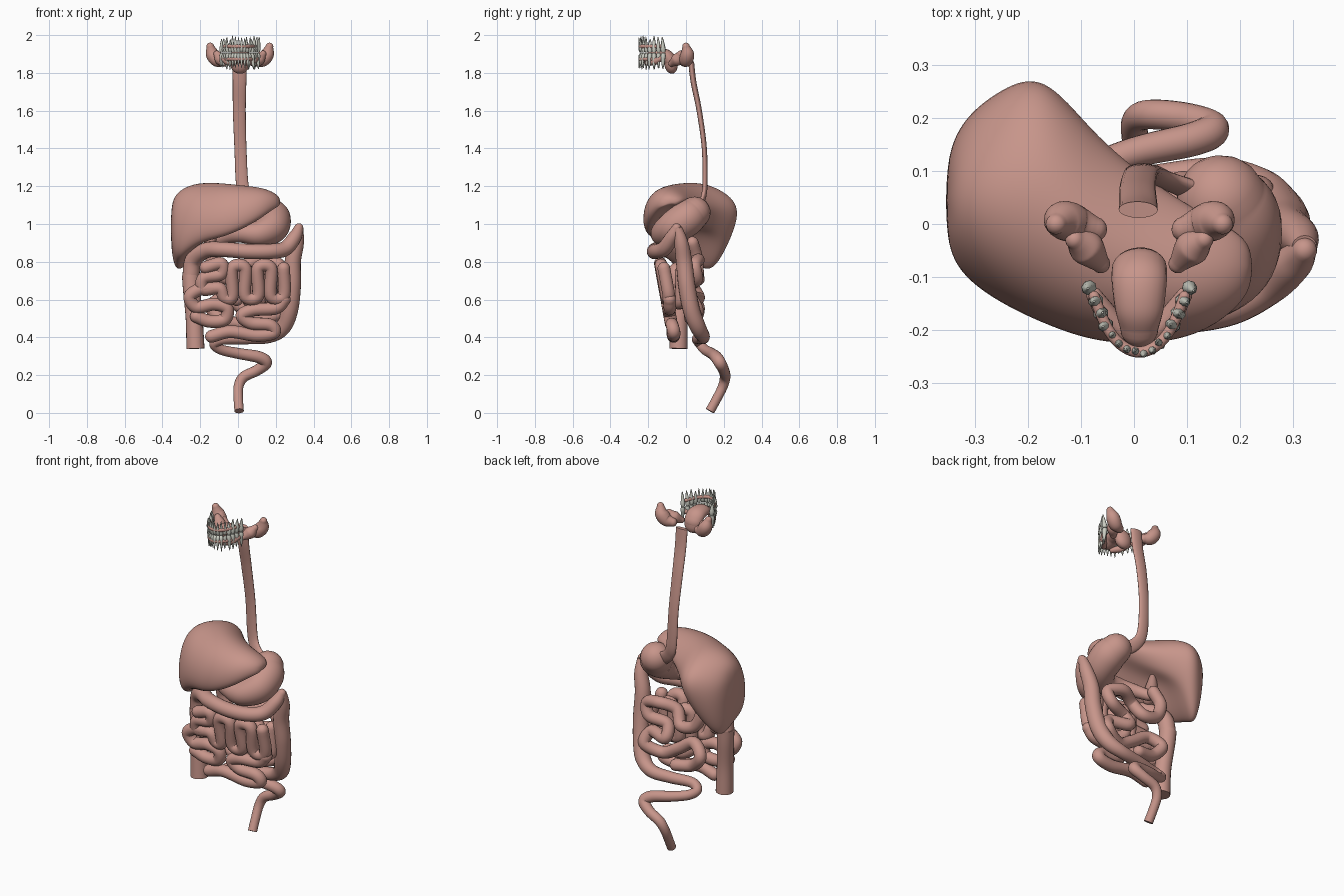
import bpy, bmesh, math, random
from mathutils import Vector

random.seed(3)
CX = 0.01


def material(name, col):
    m = bpy.data.materials.new(name)
    m.diffuse_color = (*col, 1)
    return m


FLESH = material("flesh", (0.57, 0.30, 0.255))
ENAMEL = material("enamel", (0.60, 0.61, 0.54))


def finish(bm, name, mat, angle=50):
    bmesh.ops.recalc_face_normals(bm, faces=bm.faces)
    me = bpy.data.meshes.new(name)
    bm.to_mesh(me)
    bm.free()
    ob = bpy.data.objects.new(name, me)
    bpy.context.collection.objects.link(ob)
    me.materials.append(mat)
    bpy.ops.object.select_all(action='DESELECT')
    ob.select_set(True)
    bpy.context.view_layer.objects.active = ob
    bpy.ops.object.shade_smooth_by_angle(angle=math.radians(angle))
    return ob


def smooth_path(pts, n=8):
    """Catmull-Rom samples through (x, y, z, r) points."""
    P = [Vector(p) for p in pts]
    P = [2 * P[0] - P[1]] + P + [2 * P[-1] - P[-2]]
    out = []
    for a, b, c, d in zip(P, P[1:], P[2:], P[3:]):
        for i in range(n):
            t = i / n
            out.append(0.5 * (2 * b + (c - a) * t + (2 * a - 5 * b + 4 * c - d) * t * t
                              + (3 * b - a - 3 * c + d) * t ** 3))
    return out + [P[-2]]


def skin(bm, loops):
    for p, q in zip(loops, loops[1:]):
        for j in range(len(p)):
            k = (j + 1) % len(p)
            bm.faces.new((p[j], p[k], q[k], q[j]))
    bm.faces.new(loops[0])
    bm.faces.new(loops[-1])


def tube(name, pts, r=None, flat=1.0, round_ends=True, sides=20):
    S = smooth_path([(*p, r) if r else p for p in pts])
    C = [s.to_3d() for s in S]
    R = [s[3] for s in S]
    T = [(C[min(i + 1, len(C) - 1)] - C[max(i - 1, 0)]).normalized() for i in range(len(C))]
    rings = list(zip(C, T, R))
    if round_ends:
        arc = [math.radians(a) for a in (18, 36, 54, 70, 84)]
        head = [(C[0] - T[0] * R[0] * math.sin(a), T[0], R[0] * math.cos(a)) for a in reversed(arc)]
        tail = [(C[-1] + T[-1] * R[-1] * math.sin(a), T[-1], R[-1] * math.cos(a)) for a in arc]
        rings = head + rings + tail
    bm = bmesh.new()
    n = Vector((0.02, 1, 0.03))
    loops = []
    for c, t, rad in rings:
        n = (n - t * n.dot(t)).normalized()
        b = t.cross(n)
        loops.append([bm.verts.new(c + rad * (flat * math.cos(k) * n + math.sin(k) * b))
                      for k in (2 * math.pi * j / sides for j in range(sides))])
    skin(bm, loops)
    return finish(bm, name, FLESH)


# Liver: lofted sections (x, front y, back y, top z, front edge z, back edge z, underside z)
sections = [
    (-0.357, -0.04, 0.13, 1.11, 0.90, 0.83, 0.87), (-0.325, -0.11, 0.22, 1.19, 0.80, 0.69, 0.76),
    (-0.25, -0.165, 0.285, 1.23, 0.84, 0.75, 0.86), (-0.17, -0.205, 0.32, 1.24, 0.86, 0.89, 1.00),
    (-0.08, -0.235, 0.20, 1.235, 0.88, 0.98, 1.03), (0.02, -0.24, 0.11, 1.22, 0.93, 1.04, 1.05),
    (0.12, -0.22, 0.04, 1.205, 1.00, 1.08, 1.08), (0.19, -0.17, 0.00, 1.175, 1.07, 1.09, 1.10),
    (0.225, -0.12, -0.04, 1.14, 1.09, 1.10, 1.11)]
bm = bmesh.new()
loops = []
for x, yf, yb, zt, zf, zb, zu in sections:
    w, h, m = yb - yf, zt - zf, (yf + yb) / 2
    prof = [(yf + .06 * w, zf), (yf, zf + .45 * h), (yf + .16 * w, zt - .15 * h), (m, zt),
            (yb - .16 * w, zt - .18 * h), (yb, zt - .45 * h), (yb - .22 * w, zb), (m, zu)]
    loops.append([bm.verts.new((x, y, z)) for y, z in prof])
skin(bm, loops)
liver = finish(bm, "liver", FLESH, 180)
sub = liver.modifiers.new("subdivision", 'SUBSURF')
sub.levels = sub.render_levels = 3

# Gullet, stomach, gallbladder, pancreas
tube("oesophagus", [(0.008, 0.027, 1.86, .037), (0.008, 0.04, 1.75, .036), (0.007, 0.07, 1.6, .034),
                    (0.013, 0.097, 1.4, .032), (0.024, 0.1, 1.2, .033), (0.055, 0.085, 1.12, .034),
                    (0.12, 0.06, 1.07, .04)], flat=0.42, round_ends=False)
tube("stomach", [(0.165, 0.045, 1.06, .085), (0.185, 0.0, 1.025, .094), (0.175, -0.07, 0.98, .088),
                 (0.11, -0.12, 0.95, .068), (0.02, -0.11, 0.95, .05), (-0.06, -0.06, 0.93, .036),
                 (-0.11, -0.01, 0.90, .03)], sides=32)
tube("gallbladder", [(-0.15, -0.06, 0.91, .03), (-0.13, -0.01, 0.95, .034), (-0.1, 0.04, 1.0, .016)])

# Large intestine
tube("ascending_colon", [(-0.225, -0.04, 0.34, .048), (-0.232, -0.035, 0.5, .045),
                         (-0.245, -0.02, 0.65, .046), (-0.25, -0.015, 0.73, .047)], round_ends=False)
tube("transverse_colon", [(-0.25, -0.015, 0.72, .045), (-0.235, -0.03, 0.81, .045),
                          (-0.17, -0.09, 0.86, .042), (-0.08, -0.15, 0.865, .04),
                          (0.05, -0.168, 0.855, .04), (0.17, -0.155, 0.855, .04),
                          (0.25, -0.115, 0.87, .04), (0.30, -0.075, 0.93, .036),
                          (0.322, -0.05, 0.98, .024)])
tube("descending_colon", [(0.322, -0.045, 0.98, .024), (0.312, -0.025, 0.90, .037),
                          (0.29, -0.01, 0.80, .043), (0.288, 0.005, 0.67, .045),
                          (0.272, 0.03, 0.54, .045), (0.235, 0.065, 0.45, .042),
                          (0.16, 0.09, 0.405, .036), (0.04, 0.08, 0.395, .032),
                          (-0.08, 0.06, 0.39, .029), (-0.125, 0.075, 0.365, .027),
                          (-0.09, 0.1, 0.335, .027), (0.0, 0.135, 0.315, .029),
                          (0.11, 0.16, 0.295, .032), (0.148, 0.18, 0.265, .032),
                          (0.10, 0.20, 0.225, .029), (0.03, 0.207, 0.19, .028),
                          (0.003, 0.195, 0.14, .026), (0.002, 0.16, 0.07, .025),
                          (0.006, 0.127, 0.01, .025)], round_ends=False)


# Small intestine: winding coils in layers
def coil(name, xz, depth, r=0.034):
    tube(name, [(x, depth(x, z), z) for x, z in xz], r, sides=16)


def front(x, z):
    return -0.065 - 0.18 * (z - 0.4) + 0.15 * max(0, x - 0.15)


zigzag = []
for i in range(5):
    x, ends = -0.03 + 0.068 * i, (0.62, 0.765)
    zigzag += [(x, z) for z in (ends if i % 2 == 0 else ends[::-1])]
coil("jejunum_front", [(-0.17, .77), (-0.09, .79), (-0.09, .735), (-0.18, .715), (-0.185, .655),
                       (-0.10, .66), (-0.07, .61)] + zigzag, front)
coil("ileum_front", [(0.245, .60), (0.2, .555), (0.08, .545), (0.02, .515), (0.07, .475), (0.17, .465),
                     (0.19, .425), (0.1, .41), (-0.04, .43), (-0.14, .405)], front)
coil("ileum_side", [(-0.13, .66), (-0.2, .655), (-0.255, .615), (-0.22, .56), (-0.13, .575),
                    (-0.06, .555), (-0.07, .495), (-0.15, .485), (-0.22, .51)], front)
coil("jejunum_middle", [(x * 0.9 + 0.02, z - .02) for x, z in zigzag],
     lambda x, z: -0.04 + 0.02 * math.sin(30 * x))
coil("duodenum_and_back_coils",
     [(-0.11, .90), (-0.14, .82), (-0.10, .73), (-0.01, .71), (0.04, .78), (0.13, .81), (0.22, .78),
      (0.20, .71), (0.10, .68), (0.09, .61), (0.20, .61), (0.23, .54), (0.13, .50), (0.03, .55),
      (-0.07, .61), (-0.14, .56), (-0.08, .49), (0.02, .47)],
     lambda x, z: 0.045 + 0.022 * math.sin(22 * x + 30 * z))

# Tongue
tube("tongue", [(CX, -0.198, 1.88, .036), (CX, -0.16, 1.895, .046), (CX, -0.11, 1.89, .052),
                (CX, -0.085, 1.865, .052), (CX, -0.08, 1.845, .05)], flat=0.7, sides=24)

# Salivary glands, one of each per side
for s, side in ((1, "right"), (-1, "left")):
    def g(*pts):
        return [(CX + s * x, y, z, r) for x, y, z, r in pts]
    tube(side + "_parotid_gland", g((0.157, 0.0, 1.94, .02), (0.145, 0.007, 1.90, .036),
                                    (0.12, 0.0, 1.868, .036), (0.085, -0.01, 1.858, .024)))
    tube(side + "_submandibular_gland", g((0.122, -0.03, 1.90, .018), (0.1, -0.045, 1.872, .033),
                                          (0.073, -0.075, 1.85, .018)))
    tube(side + "_sublingual_gland", g((0.085, -0.135, 1.875, .015), (0.062, -0.17, 1.86, .02),
                                       (0.03, -0.205, 1.853, .015)))


# Teeth: crown with tapering roots, placed along a U-shaped arch
def arch(u):
    a = u * math.radians(95)
    return (CX + 0.068 * math.sin(a) * (1 + 0.18 * abs(u)) + 0.015 * u ** 9,
            -0.13 - 0.112 * math.cos(a))


for jaw, zc, up in (("upper", 1.918, 1), ("lower", 1.895, -1)):
    bm = bmesh.new()
    for i in range(16):
        u = (i - 7.5) / 7.5
        x, y = arch(u)
        x2, y2 = arch(u + 0.01)
        t = Vector((x2 - x, y2 - y, 0)).normalized()
        nrm = Vector((t.y, -t.x, 0))
        molar = abs(u) > 0.5
        wide, deep = (0.0125, 0.0135) if molar else (0.0095, 0.0095)
        root = random.uniform(0.054, 0.08)
        lean = random.uniform(-0.006, 0.012)
        stages = [(-0.010, .75 if molar else .9, .8 if molar else .25), (0.004, 1.1, 1.1),
                  (0.018, .9, .9), (root * .65, .6, .6), (root, .15, .15)]
        rings = []
        for h, fw, fd in stages:
            c = Vector((x, y, zc + up * h)) + nrm * (lean * h / 0.08)
            rings.append([bm.verts.new(c + t * wide * fw * math.cos(k) + nrm * deep * fd * math.sin(k))
                          for k in (math.pi * j / 4 for j in range(8))])
        skin(bm, rings)
    finish(bm, jaw + "_teeth", ENAMEL, 60)
    # Gum band
    tube(jaw + "_gum", [(*arch(k / 5.5), zc + up * 0.022) for k in range(-5, 6)], 0.0105, sides=10)
